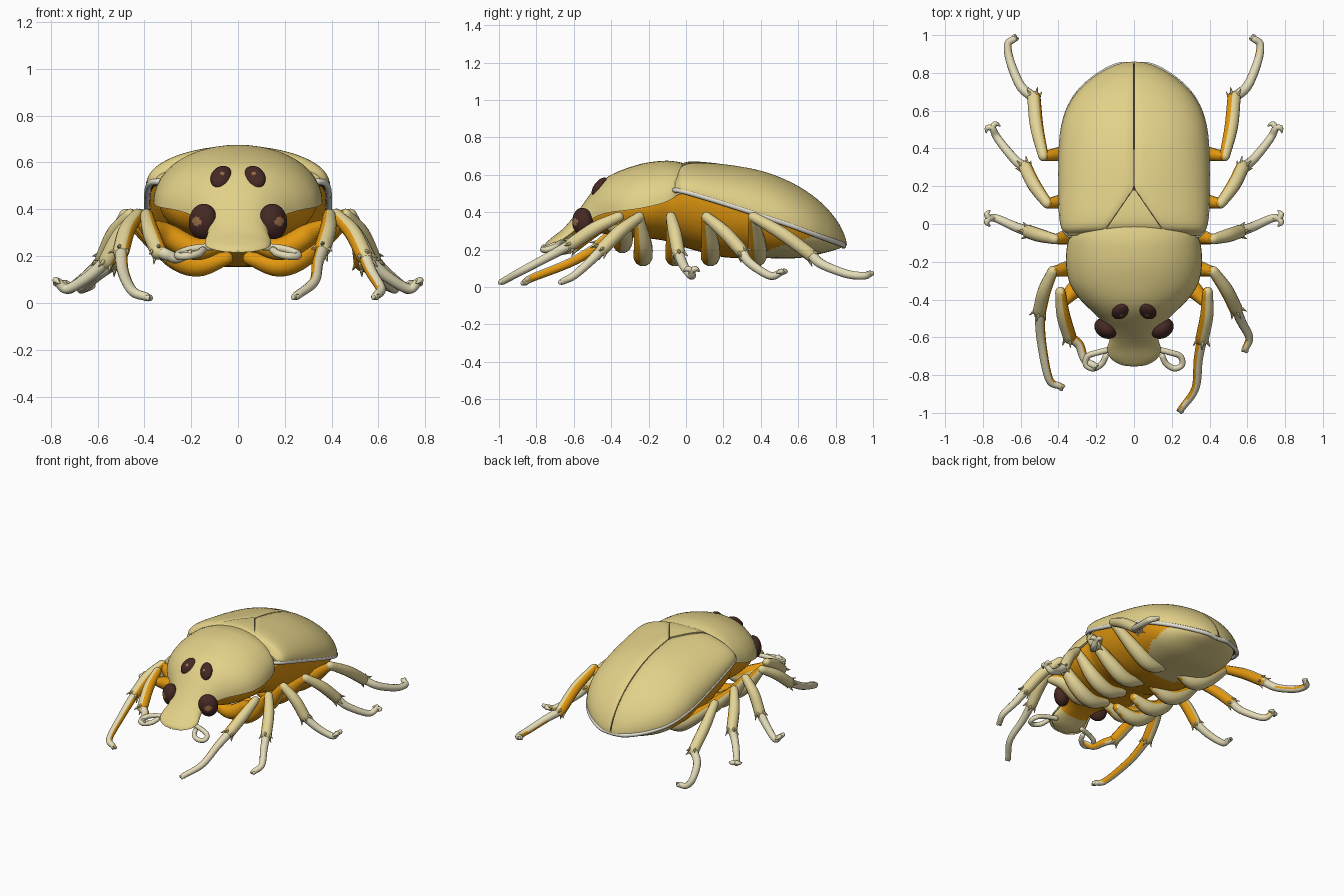
import bpy, bmesh, math
from mathutils import Vector

old = bpy.data.objects.get("Cube")
if old:
    bpy.data.objects.remove(old, do_unlink=True)


def material(name, rgb):
    m = bpy.data.materials.new(name)
    m.use_nodes = True
    m.diffuse_color = (*rgb, 1)
    m.node_tree.nodes["Principled BSDF"].inputs["Base Color"].default_value = (*rgb, 1)
    return m


TAN = material("tan shell", (.77, .64, .25))
ORANGE = material("orange body", (.78, .32, .005))
CREAM = material("cream legs", (.77, .66, .31))
FOOT = material("pale cream feet", (.77, .71, .48))
PALE = material("pale rim", (.76, .74, .64))
DARK = material("dark seam", (.05, .03, .02))
EYE = material("brown eye", (.06, .022, .018))
GLINT = material("eye glint", (.32, .15, .06))


def finish(name, bm, mats, rule=None, angle=50):
    """Turn a bmesh into a smooth object, colouring faces by a rule."""
    bmesh.ops.recalc_face_normals(bm, faces=bm.faces)
    bm.normal_update()
    for f in bm.faces:
        f.smooth = True
        if rule:
            f.material_index = int(rule(f.calc_center_median(), f.normal))
    me = bpy.data.meshes.new(name)
    bm.to_mesh(me)
    bm.free()
    me.set_sharp_from_angle(angle=math.radians(angle))
    for m in mats:
        me.materials.append(m)
    ob = bpy.data.objects.new(name, me)
    bpy.context.collection.objects.link(ob)
    return ob


def skin(name, rings, mats, rule=None, angle=50):
    """Bridge closed rings of points into a capped solid."""
    bm = bmesh.new()
    loops = [[bm.verts.new(p) for p in ring] for ring in rings]
    n = len(loops[0])
    for a, b in zip(loops, loops[1:]):
        for i in range(n):
            j = (i + 1) % n
            bm.faces.new((a[i], a[j], b[j], b[i]))
    bm.faces.new(loops[0])
    bm.faces.new(loops[-1])
    return finish(name, bm, mats, rule, angle)


def smooth(points, steps):
    """Catmull-Rom interpolation through points of any dimension."""
    p = [Vector(q) for q in points]
    p = [p[0] * 2 - p[1]] + p + [p[-1] * 2 - p[-2]]
    out = []
    for a, b, c, d in zip(p, p[1:], p[2:], p[3:]):
        for k in range(steps):
            t = k / steps
            out.append((b * 2 + (c - a) * t + (a * 2 - b * 5 + c * 4 - d) * t * t
                        + (b * 3 - a - c * 3 + d) * t ** 3) * .5)
    return out + [p[-2]]


def tube(name, points, mats, rule=None, steps=5, sides=12):
    """Round-ended tube through (x, y, z, radius) points."""
    path = smooth(points, steps)
    pos, rad = [q.xyz for q in path], [max(q[3], .001) for q in path]
    for end, nxt in ((0, 1), (-1, -2)):
        d, p, r = (pos[end] - pos[nxt]).normalized(), pos[end], rad[end]
        for reach, size in ((.6, .8), (.95, .3)):
            at = 0 if end == 0 else len(pos)
            pos.insert(at, p + d * r * reach)
            rad.insert(at, r * size)
    rings, n = [], None
    for i, p in enumerate(pos):
        t = (pos[min(i + 1, len(pos) - 1)] - pos[max(i - 1, 0)]).normalized()
        n = (n - t * n.dot(t) if n else t.orthogonal()).normalized()
        b = t.cross(n)
        rings.append([p + (n * math.cos(u) + b * math.sin(u)) * rad[i]
                      for u in (math.tau * k / sides for k in range(sides))])
    return skin(name, rings, mats, rule)


def shell(name, stations, inner, outer, mat, dip=0.0, steps=24):
    """Domed shell over (y, half width, rim z, top z), from x=inner to x=outer."""
    rings = []
    for y, w, r, t in stations:
        a, b = (math.acos(max(-1, min(1, f(y, w) / w))) for f in (inner, outer))
        top = []
        for i in range(steps + 1):
            u = a + (b - a) * i / steps
            drop = dip * (t - r) if i == 0 else 0
            top.append(Vector((w * math.cos(u), y, r + (t - r) * math.sin(u) - drop)))
        under = [Vector((p.x * .95, y, r + (p.z - r) * .85)) for p in reversed(top)]
        rings.append(top + under)
    return skin(name, rings, [mat], angle=40)


# Wing cases, scutellum and the dark core seen in the seams
wing = smooth([(-.06, .35, .525, .6), (0, .388, .515, .668), (.2, .398, .455, .657),
               (.4, .395, .39, .622), (.55, .375, .34, .566), (.67, .322, .295, .495),
               (.76, .237, .262, .415), (.82, .145, .24, .335), (.85, .07, .23, .27),
               (.86, .006, .225, .23)], 10)


def seam(y, w):
    return .003 + max(0, .13 * (1 - y / .19))


def edge(y, w):
    return w


def far_edge(y, w):
    return -w


for side, label in ((1, "left"), (-1, "right")):
    ob = shell(label + "_wing_case", wing, seam, edge, TAN, dip=.04)
    if side < 0:
        ob.data.transform(((-1, 0, 0, 0), (0, 1, 0, 0), (0, 0, 1, 0), (0, 0, 0, 1)))
        ob.data.flip_normals()
    rim = [(side * max(s[1] - .01, .004), min(s[0], .843), s[2] - .007, .014) for s in wing[::6]]
    tube(label + "_wing_rim", rim, [PALE], steps=3, sides=8)
shell("wing_core", [(s[0] * .985, s[1] * .97, s[2], s[2] + (s[3] - s[2]) * .93) for s in wing],
      far_edge, edge, DARK)
shell("scutellum", [s for s in wing if -.05 < s[0] < .185],
      lambda y, w: .003 - seam(y, w), lambda y, w: seam(y, w) - .003, TAN)

# Thorax shield flowing into the head
shield = smooth([(-.01, .29, .51, .662), (-.06, .335, .48, .672), (-.12, .355, .45, .675),
                 (-.22, .36, .425, .663), (-.32, .338, .41, .634), (-.4, .285, .4, .6),
                 (-.46, .225, .385, .557), (-.51, .175, .36, .5), (-.56, .138, .33, .43),
                 (-.61, .13, .29, .365), (-.66, .142, .255, .31), (-.71, .125, .235, .27),
                 (-.745, .07, .22, .24), (-.755, .006, .215, .222)], 4)
shell("thorax_shield_and_head", shield, far_edge, edge, TAN)

# Underside: orange thorax, tan chin and tan tip of the abdomen
belly = []
for y, w, r, d in smooth([(-.74, .06, .225, .01), (-.68, .125, .25, .025), (-.58, .12, .325, .055),
                          (-.48, .19, .39, .1), (-.36, .29, .415, .145), (-.2, .337, .44, .18),
                          (-.08, .33, .475, .235), (0, .355, .5, .29), (.2, .375, .46, .3),
                          (.4, .37, .395, .24), (.6, .325, .325, .17), (.75, .22, .27, .085),
                          (.83, .11, .24, .03), (.85, .02, .23, .006)], 8):
    ring = []
    for k in range(41):
        u = math.pi * k / 40
        c = math.cos(u)
        ring.append((w * math.copysign(abs(c) ** .75, c), y, r - d * math.sin(u)))
    belly.append(ring)
skin("belly", belly, [ORANGE, TAN],
     lambda c, n: c.y < -.6 or (c.y > .3 and c.z < .155 + (c.y - .3) * .3))

# Eyes: large lower pair, small upper pair, each with a glint
for side, label in ((1, "left"), (-1, "right")):
    for kind, spot, size, tilt, roll, turn, reach in (
            ("lower", (.15, -.553, .348), (.064, .05, .076), 0, -.2, .6, .94),
            ("upper", (.071, -.462, .537), (.044, .028, .06), -.7, -.4, .15, .97)):
        bm = bmesh.new()
        bmesh.ops.create_uvsphere(bm, u_segments=32, v_segments=24, radius=1)
        eye = finish(f"{label}_{kind}_eye", bm, [EYE, GLINT], lambda c, n: -c.y > reach)
        eye.scale = size
        eye.rotation_euler = (tilt, roll * side, turn * side)
        eye.location = (spot[0] * side, spot[1], spot[2])

# Legs: femur under the body, spined tibia, tarsus with claws
hind = ((.48, .36), [(.53, .67, .17), (.6, .73, .12), (.655, .86, .07), (.668, .95, .06), (.635, .98, .07)], .012)
middle = ((.46, .11), [(.575, .3, .19), (.63, .34, .13), (.72, .45, .06), (.75, .51, .08)], .04)
short = ((.42, -.08), [(.56, -.04, .18), (.64, -.01, .11), (.73, .03, .06), (.77, .03, .09)], .04)
left_fore = ((.42, -.25), [(.54, -.45, .2), (.57, -.52, .13), (.61, -.6, .06), (.59, -.66, .03)], .012)
left_front = ((.39, -.36), [(.36, -.61, .23), (.34, -.72, .17), (.325, -.87, .09), (.25, -.98, .03)], .012)
right_fore = ((.43, -.25), [(.5, -.46, .22), (.49, -.62, .13), (.45, -.82, .05), (.39, -.86, .025)], .012)
right_front = ((.39, -.36), [(.34, -.6, .22), (.29, -.64, .2), (.26, -.72, .19), (.21, -.75, .21)], .012)
names = ("hind", "middle", "short", "fore", "front")


def build_leg(name, side, knee, foot, spread):
    kx, ky = knee
    front = ky < -.3
    lift = .07 if front else 0
    flip = lambda p, r: (p[0] * side, p[1], p[2], r)
    inward = lambda c, n: n.x * side < -.45
    femur = [flip((x, ky + .02, z + lift), r) for x, z, r in
             ((.05, .19, .03), (.18, .16, .05), (.3, .22, .05))]
    femur.append(flip((kx - .02, ky - .05, .33) if front else (kx - .01, ky, .365), .028))
    tube(name + "_femur", femur, [CREAM, ORANGE],
         lambda c, n: n.z > .35 or n.y < -.4 or inward(c, n))
    ankle = Vector(foot[0])
    top = Vector((kx, ky, .375))
    mid = (top + ankle) / 2 + Vector((.01, 0, .012))
    tube(name + "_tibia", [flip(top, .028), flip(mid, .036), flip(ankle, .036)],
         [CREAM, ORANGE], inward)
    # Spines around the end of the tibia
    d = (ankle - top).normalized()
    u = d.orthogonal().normalized()
    for k in range(5):
        a = math.tau * k / 5
        out = u * math.cos(a) + d.cross(u) * math.sin(a)
        base = ankle + out * .025
        tube(f"{name}_spine_{k + 1}", [flip(base, .012), flip(base + d * .035 + out * .022, .002)],
             [CREAM], steps=2, sides=6)
    # Tarsus, tapering towards the claws; the fore pairs are orange inside
    last = len(foot) - 1
    cutoff = -.5 if ky < -.2 else -.85
    tube(name + "_tarsus", [flip(p, .028 - .01 * k / last) for k, p in enumerate(foot)],
         [FOOT, ORANGE], lambda c, n: n.x * side < cutoff, steps=6)
    # Paired claws
    end = Vector(foot[last])
    d = (end - Vector(foot[last - 1])).normalized()
    across = d.cross(Vector((0, 0, 1))).normalized()
    for k in (1, -1):
        tip = end - d * .008 + across * k * spread
        bend = end + d * .012 + across * k * spread * .6
        tube(f"{name}_claw_{'inner' if k > 0 else 'outer'}",
             [flip(end, .017), flip(bend, .014), flip(tip, .005)], [FOOT], steps=3, sides=8)


for side, label, fore, front in ((1, "left", left_fore, left_front),
                                 (-1, "right", right_fore, right_front)):
    for part, leg in zip(names, (hind, middle, short, fore, front)):
        build_leg(f"{label}_{part}", side, *leg)
    # Curled antenna
    curl = [(.11, -.66, .24), (.19, -.68, .232), (.245, -.7, .215), (.255, -.745, .2),
            (.215, -.765, .2), (.17, -.74, .21), (.15, -.7, .225)]
    tube(label + "_antenna", [(x * side, y, z, .016) for x, y, z in curl], [FOOT])
